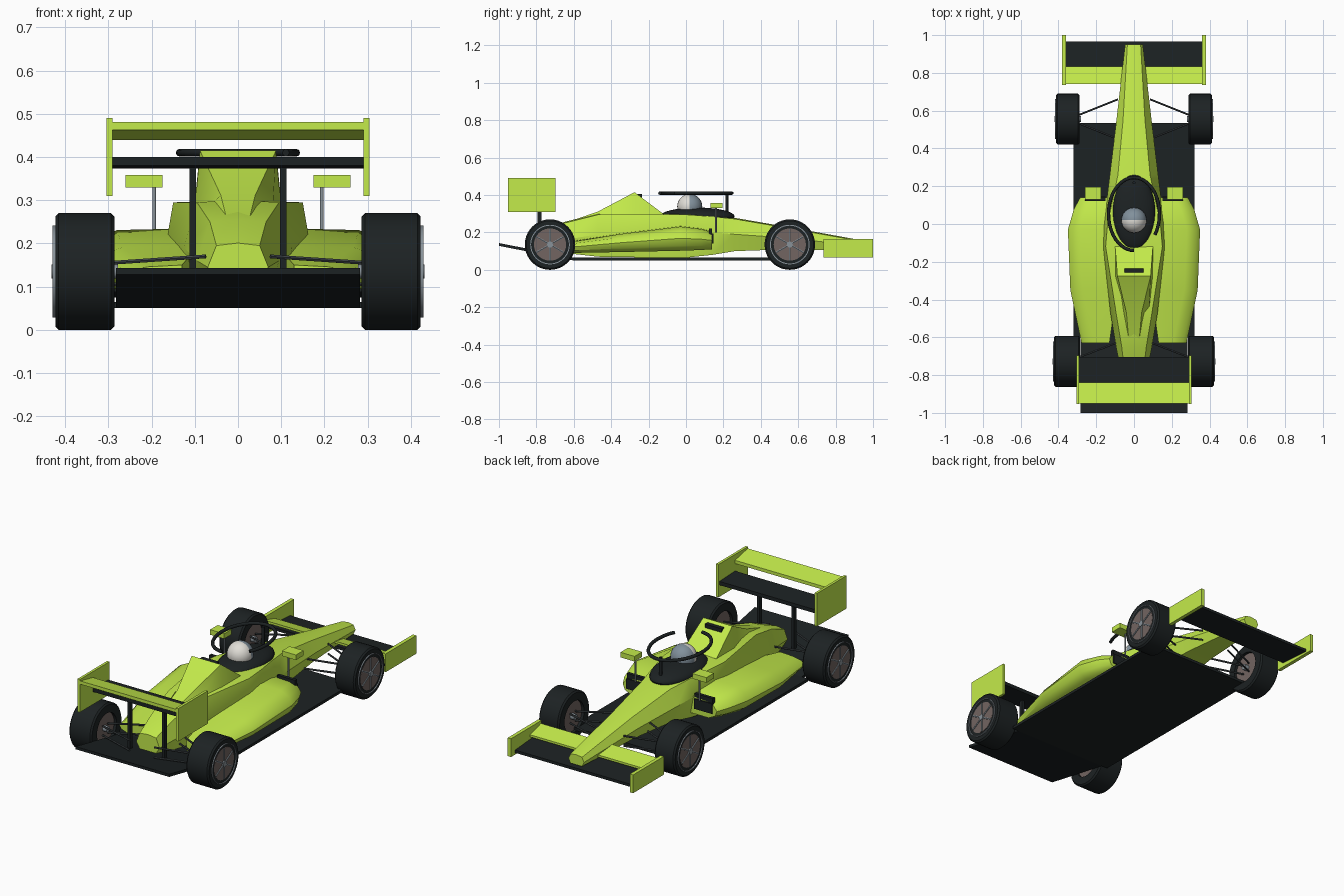
import bpy, bmesh
from math import radians, sin, cos, pi
from mathutils import Vector

if "Cube" in bpy.data.objects:
    bpy.data.objects.remove(bpy.data.objects["Cube"])


def material(name, rgb):
    m = bpy.data.materials.new(name)
    m.diffuse_color = (*rgb, 1)
    m.use_nodes = True
    m.node_tree.nodes["Principled BSDF"].inputs["Base Color"].default_value = m.diffuse_color
    return m


LIME = material("lime", (0.55, 0.83, 0.07))
BLACK = material("carbon", (0.012, 0.016, 0.017))
RIM = material("rim", (0.17, 0.13, 0.12))
STEEL = material("steel", (0.25, 0.29, 0.32))
DARK = material("dark_steel", (0.05, 0.06, 0.065))
WHITE = material("helmet_white", (0.75, 0.73, 0.68))
VISOR = material("visor", (0.22, 0.28, 0.33))


def finish(name, bm, *mats, angle=None):
    bmesh.ops.recalc_face_normals(bm, faces=bm.faces)
    me = bpy.data.meshes.new(name)
    bm.to_mesh(me)
    bm.free()
    ob = bpy.data.objects.new(name, me)
    bpy.context.collection.objects.link(ob)
    for m in mats:
        me.materials.append(m)
    if angle:
        bpy.ops.object.select_all(action='DESELECT')
        ob.select_set(True)
        bpy.context.view_layer.objects.active = ob
        bpy.ops.object.shade_smooth_by_angle(angle=radians(angle))
    return ob


def loft(name, rings, mat, closed=False, angle=None):
    """Skin a list of point rings; cap the ends unless the loft closes on itself."""
    bm = bmesh.new()
    vs = [[bm.verts.new(p) for p in r] for r in rings]
    n = len(vs[0])
    pairs = list(zip(vs, vs[1:])) + ([(vs[-1], vs[0])] if closed else [])
    for a, b in pairs:
        for i in range(n):
            j = (i + 1) % n
            bm.faces.new((a[i], a[j], b[j], b[i]))
    if not closed:
        bm.faces.new(vs[0])
        bm.faces.new(vs[-1])
    return finish(name, bm, mat, angle=angle)


def box(name, x, y, z, mat):
    """Box from (min, max) ranges."""
    return loft(name, [[(x[0], v, z[0]), (x[1], v, z[0]), (x[1], v, z[1]), (x[0], v, z[1])] for v in y], mat)


def slab(name, hw, path, t, mat):
    """Plate across x following (y, z) points of its underside."""
    return loft(name, [[(-hw, y, z), (hw, y, z), (hw, y, z + t), (-hw, y, z + t)] for y, z in path], mat)


def rod(name, a, b, r, mat, n=8):
    a, b = Vector(a), Vector(b)
    q = (b - a).to_track_quat('Z', 'Y')
    rings = [[p + q @ Vector((r * cos(2 * pi * i / n), r * sin(2 * pi * i / n), 0)) for i in range(n)]
             for p in (a, b)]
    return loft(name, rings, mat, angle=50)


def lathe_x(name, profile, centre, s, mat, n=40):
    """Revolve a closed (x, r) profile about the wheel axis; s picks the side."""
    rings = [[(s * x, centre[0] + r * cos(2 * pi * i / n), centre[1] + r * sin(2 * pi * i / n))
              for x, r in profile] for i in range(n)]
    return loft(name, rings, mat, closed=True, angle=35)


# Tub and nose: y, bottom half width, bottom z, waist half width, waist z, top half width, top z
tub = [(-.78, .05, .11, .07, .145, .05, .195), (-.65, .075, .09, .095, .16, .065, .25),
       (-.47, .1, .07, .125, .19, .095, .295), (-.12, .14, .065, .163, .22, .15, .295),
       (.0, .14, .065, .16, .22, .14, .295), (.14, .12, .08, .143, .2, .11, .285),
       (.26, .1, .1, .128, .19, .085, .272), (.55, .07, .11, .093, .17, .058, .222),
       (.95, .035, .1, .047, .125, .035, .15)]
loft("tub_and_nose", [[(-b, y, z0), (b, y, z0), (w, y, zm), (t, y, z1), (0, y, z1 + .006), (-t, y, z1), (-w, y, zm)]
                      for y, b, z0, w, zm, t, z1 in tub], LIME, angle=30)

# Engine cover spine rising to the air intake
spine = [(-.7, .05, .19, .02, .232), (-.47, .08, .27, .04, .312), (-.275, .1, .28, .088, .415), (-.12, .1, .28, .1, .298)]
loft("engine_cover", [[(-b, y, z0), (b, y, z0), (t, y, z1), (-t, y, z1)] for y, b, z0, t, z1 in spine], LIME, angle=25)
box("air_intake", (-.05, .05), (-.258, -.235), (.37, .405), BLACK)

# Floor and rising diffuser
box("floor", (-.32, .32), (-.6, .535), (.05, .065), BLACK)
slab("diffuser", .283, [(-.6, .05), (-1, .128)], .015, BLACK)

# Cockpit surround
bm = bmesh.new()
bmesh.ops.create_uvsphere(bm, u_segments=32, v_segments=16, radius=1)
for v in bm.verts:
    v.co = Vector((v.co.x * .113, .06 + v.co.y * .2, .285 + v.co.z * .048))
finish("cockpit_surround", bm, BLACK, angle=40)

# Helmet, visor colour on the forward half
bm = bmesh.new()
bmesh.ops.create_uvsphere(bm, u_segments=24, v_segments=16, radius=.067)
for f in bm.faces:
    f.material_index = int(f.calc_center_median().y > 0)
bmesh.ops.translate(bm, verts=bm.verts, vec=(0, .02, .338))
finish("helmet", bm, WHITE, VISOR, angle=60)

# Head guard hoop and its post
rings = []
for i in range(41):
    a = radians(-35 + 305 * i / 40)
    c = Vector((.135 * cos(a), .053 + .193 * sin(a), .41))
    out = Vector((cos(a) / .135, sin(a) / .193, 0)).normalized()
    rings.append([c + .009 * (out * cos(k * pi / 4) + Vector((0, 0, sin(k * pi / 4)))) for k in range(8)])
loft("head_guard", rings, BLACK, angle=50)
rod("head_guard_post", (0, .218, .27), (0, .218, .41), .008, BLACK)

# Front wing
slab("front_wing_plane", .365, [(.78, .088), (.965, .075)], .015, BLACK)
slab("front_wing_flap", .365, [(.74, .138), (.835, .112)], .012, LIME)

# Rear wing
slab("rear_wing_plane", .295, [(-.84, .38), (-.705, .374)], .02, BLACK)
slab("rear_wing_flap", .295, [(-.95, .463), (-.84, .44)], .018, LIME)

# Sidepods: y, inner x, outer x, bottom z, top z
pod = [(.14, .1, .285, .11, .205), (.08, .1, .318, .106, .222), (-.03, .1, .35, .102, .235),
       (-.35, .09, .337, .095, .195), (-.63, .13, .278, .09, .15)]

for s, side in ((1, "right"), (-1, "left")):
    def sx(a, b):
        return (s * a, s * b)

    loft(f"sidepod_{side}",
         [[(s * x, y, z) for x, z in ((i, z0), (o - .05, z0), (o - .012, z0 + .2 * (z1 - z0)), (o, (z0 + z1) / 2),
                                      (o - .02, z1 - .22 * (z1 - z0)), (o - .07, z1 - .004), (i, z1))]
          for y, i, o, z0, z1 in pod], LIME, angle=40)
    box(f"sidepod_inlet_{side}", sx(.15, .26), (.125, .146), (.14, .195), BLACK)
    box(f"sidepod_inlet_lip_{side}", sx(.15, .26), (.122, .14), (.19, .222), BLACK)

    # Mirrors
    box(f"mirror_{side}", sx(.175, .26), (.13, .195), (.33, .358), LIME)
    rod(f"mirror_stalk_{side}", (s * .194, .16, .2), (s * .194, .16, .335), .0045, STEEL)

    # Wing end plates and rear wing posts
    box(f"front_end_plate_{side}", sx(.36, .38), (.735, 1), (.065, .165), LIME)
    box(f"rear_end_plate_{side}", sx(.291, .305), (-.952, -.697), (.31, .49), LIME)
    box(f"rear_wing_post_{side}", sx(.097, .112), (-.795, -.773), (.09, .376), BLACK)

    # Wheels and suspension: label, y centre, inner x, outer x, body half width
    for end, y, xi, xo, bw in (("front", .555, .288, .412, .085), ("rear", -.727, .286, .423, .075)):
        c, R = (y, .135), .135
        tag = f"{end}_{side}"
        lathe_x(f"tyre_{tag}", [(xi, .085), (xi, R - .008), (xi + .008, R), (xo - .008, R), (xo, R - .008),
                                (xo, .08)], c, s, BLACK)
        rod(f"rim_{tag}", (s * (xi + .015), *c), (s * (xo + .001), *c), .086, RIM, 40)
        lathe_x(f"rim_ring_{tag}", [(xo - .01, .101), (xo - .01, .106), (xo + .006, .106), (xo + .006, .101)],
                c, s, STEEL)
        for k in range(3):
            a = pi / 2 + k * pi / 3
            dy, dz = .084 * cos(a), .084 * sin(a)
            rod(f"spokes_{tag}_{k}", (s * (xo + .002), y - dy, .135 - dz), (s * (xo + .002), y + dy, .135 + dz),
                .005, STEEL, 6)
        rod(f"hub_{tag}", (s * (xi - .008), *c), (s * (xo + .009), *c), .016, STEEL, 16)
        # Two wishbones
        for level, zo, zi in (("upper", .155, .17), ("lower", .105, .115)):
            for d in (-1, 1):
                rod(f"wishbone_{level}_{tag}_{d}", (s * (xi + .01), y + d * .02, zo),
                    (s * bw, y + d * .105, zi), .005, DARK, 6)
